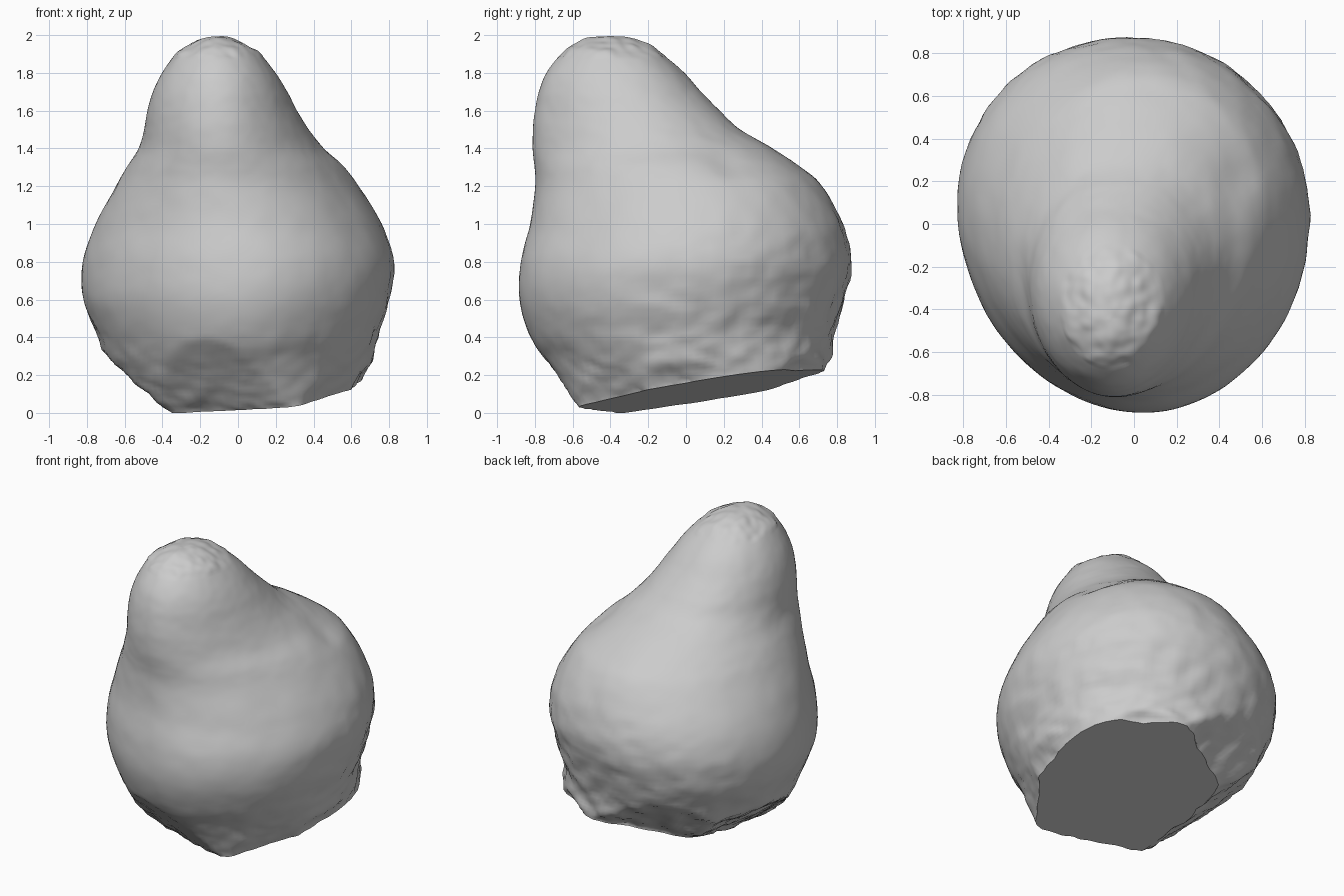
import bpy
import bmesh
import math
from mathutils import Vector, noise

cube = bpy.data.objects.get("Cube")
if cube:
    bpy.data.objects.remove(cube, do_unlink=True)

SEGMENTS = 128
STEPS = 8
EGG = .06

# Cross-sections from base to tip: height, left x, right x, front y, back y
sections = [Vector(row) for row in (
    (-.1, -.45, .66, -.55, .76),
    (0, -.52, .68, -.6, .77),
    (.1, -.6, .69, -.65, .77),
    (.24, -.68, .7, -.72, .77),
    (.4, -.74, .74, -.82, .78),
    (.6, -.82, .8, -.88, .84),
    (.8, -.82, .82, -.875, .875),
    (1, -.755, .76, -.825, .83),
    (1.2, -.65, .64, -.8, .72),
    (1.3, -.59, .56, -.8, .61),
    (1.4, -.53, .45, -.81, .46),
    (1.5, -.5, .37, -.81, .29),
    (1.6, -.48, .31, -.8, .18),
    (1.7, -.45, .26, -.78, .08),
    (1.8, -.4, .2, -.74, -.01),
    (1.9, -.33, .12, -.66, -.13),
    (1.95, -.26, .05, -.59, -.21),
    (1.98, -.19, -.03, -.54, -.31),
    (1.99, -.12, -.11, -.45, -.44),
)]

# Corners of the flat base, seen from above
base_corners = [Vector(c) for c in (
    (-.34, -.33), (.3, -.58), (.6, -.2), (.7, .38), (.2, .75), (-.33, .43))]
base_centre = Vector((.17, .1))
BASE_HEIGHT, BASE_X, BASE_Y = .0885, .11, .155


def blend(a, b, c, d, t):
    """Smooth curve through b and c."""
    return .5 * (2 * b + (c - a) * t + (2 * a - 5 * b + 4 * c - d) * t * t
                 + (3 * b - a - 3 * c + d) * t ** 3)


def smooth_sections():
    last = len(sections) - 1
    for i in range(last):
        a, b, c, d = (sections[min(max(i + k, 0), last)] for k in (-1, 0, 1, 2))
        for s in range(STEPS):
            yield blend(a, b, c, d, s / STEPS)
    yield sections[last]


def hump(value, centre, width):
    return math.exp(-((value - centre) / width) ** 2)


def chamfer(p):
    """Slope the underside in towards the corners of the base."""
    rise = max(p.z - BASE_HEIGHT - BASE_X * p.x - BASE_Y * p.y, 0)
    arm = p.xy - base_centre
    scale = 1
    for start, end in zip(base_corners, base_corners[1:] + base_corners[:1]):
        edge = end - start
        out = Vector((edge.y, -edge.x)).normalized()
        slope = .6 + .6 * max(-out.x, 0)
        reach = arm.dot(out)
        limit = (start - base_centre).dot(out) + slope * rise
        if reach > limit:
            scale = min(scale, limit / reach)
    return (base_centre + arm * scale).to_3d() + Vector((0, 0, p.z))


def ring_points(section):
    """Egg-shaped ring, narrower in front and skewed across the diagonal."""
    z, left, right, front, back = section
    skew = .09 * hump(z, 1.35, .3) - .05 * hump(z, .65, .35)
    angles = [math.tau * i / SEGMENTS for i in range(SEGMENTS)]
    xs = [math.cos(a) * (1 + EGG * math.sin(a)) + skew * math.sin(a)
          for a in angles]
    low, high = min(xs), max(xs)
    for a, x in zip(angles, xs):
        p = Vector((left + (x - low) / (high - low) * (right - left),
                    (front + back) / 2 + math.sin(a) * (back - front) / 2, z))
        yield chamfer(p) if z < .6 else p


def skin_height(p):
    """Rough skin low and at the back, smooth on the neck, knobbly at the tip."""
    rough = min(max(1 - p.z + .5 * p.y + .2 * p.x, .12), 1)
    if p.z > 1.88:
        rough = .6
    fine = noise.noise(p * 8) * .018 + noise.noise(p * 18) * .01
    dent = .02 * hump((p - Vector((.5, .22, 1.3))).length, 0, .12)
    return fine * rough + noise.noise(p * 3) * .006 - dent


# Pear body
bm = bmesh.new()
rings = [[bm.verts.new(p) for p in ring_points(s)] for s in smooth_sections()]
for low, high in zip(rings, rings[1:]):
    for i in range(SEGMENTS):
        j = (i + 1) % SEGMENTS
        bm.faces.new((low[i], low[j], high[j], high[i]))
bm.faces.new(rings[-1])
bm.faces.new(rings[0][::-1])
bm.normal_update()
moves = [(v, v.normal * skin_height(v.co)) for v in bm.verts]
for v, move in moves:
    v.co += move

# Flat tilted base with a crisp rim
cut = bmesh.ops.bisect_plane(
    bm, geom=bm.verts[:] + bm.edges[:] + bm.faces[:],
    plane_co=(0, 0, BASE_HEIGHT), plane_no=(BASE_X, BASE_Y, -1),
    clear_outer=True)
rim = [e for e in cut["geom_cut"] if isinstance(e, bmesh.types.BMEdge)]
bmesh.ops.contextual_create(bm, geom=rim)
bmesh.ops.recalc_face_normals(bm, faces=bm.faces[:])
bmesh.ops.split_edges(bm, edges=rim)

mesh = bpy.data.meshes.new("pear_body")
bm.to_mesh(mesh)
bm.free()
body = bpy.data.objects.new("pear_body", mesh)
bpy.context.collection.objects.link(body)

# Plain grey skin
grey = bpy.data.materials.new("light_grey")
grey.use_nodes = True
colour = (.6, .6, .6, 1)
grey.diffuse_color = colour
grey.node_tree.nodes["Principled BSDF"].inputs["Base Color"].default_value = colour
mesh.materials.append(grey)

bpy.context.view_layer.objects.active = body
body.select_set(True)
bpy.ops.object.shade_smooth_by_angle(angle=math.radians(40))
